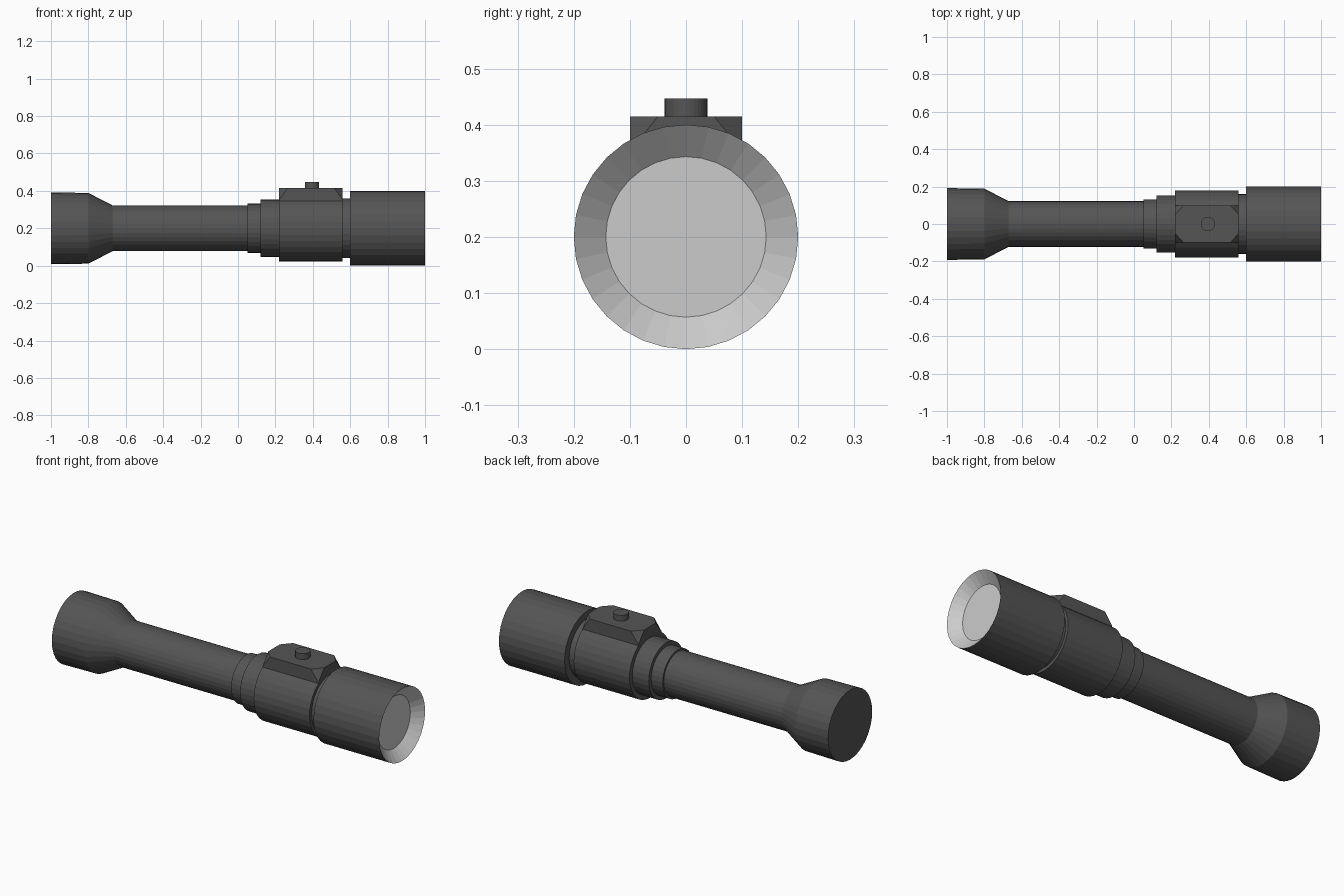
import bpy, bmesh, math
from mathutils import Vector

if "Cube" in bpy.data.objects:
    bpy.data.objects.remove(bpy.data.objects["Cube"])

SIDES = 32
AXIS_Z = 0.2


def material(name, value):
    m = bpy.data.materials.new(name)
    m.diffuse_color = (value, value, value, 1)
    m.use_nodes = True
    m.node_tree.nodes["Principled BSDF"].inputs["Base Color"].default_value = m.diffuse_color
    return m


DARK = material("dark_metal", 0.09)
LIGHT = material("reflector_grey", 0.6)


def finish(name, bm, mat, normals=True):
    if normals:
        bmesh.ops.recalc_face_normals(bm, faces=bm.faces)
    me = bpy.data.meshes.new(name)
    bm.to_mesh(me)
    bm.free()
    me.materials.append(mat)
    ob = bpy.data.objects.new(name, me)
    bpy.context.collection.objects.link(ob)
    return ob


def lathe(name, profile, mat, cap_start=False, cap_end=False, flip=False):
    """Turn (x, radius) points around the long axis of the torch."""
    bm = bmesh.new()
    rings = []
    for x, r in profile:
        rings.append([bm.verts.new((x, r * math.cos(a), AXIS_Z + r * math.sin(a)))
                      for a in (2 * math.pi * i / SIDES for i in range(SIDES))])
    for a, b in zip(rings, rings[1:]):
        for i in range(SIDES):
            j = (i + 1) % SIDES
            quad = (a[i], b[i], b[j], a[j])
            bm.faces.new(quad if flip else quad[::-1])
    if cap_start:
        bm.faces.new(rings[0][::-1])
    if cap_end:
        bm.faces.new(rings[-1])
    return finish(name, bm, mat, normals=False)


# Handle with flared tail and stepped collars, up to the head
lathe("handle", [(-1, 0.192), (-0.8, 0.189), (-0.67, 0.122), (0.05, 0.122),
                 (0.05, 0.132), (0.12, 0.132), (0.12, 0.153), (0.22, 0.153),
                 (0.22, 0.178), (0.56, 0.178), (0.56, 0.16), (0.60, 0.16)],
      DARK, cap_start=True)

# Head sleeve
lathe("head", [(0.60, 0.16), (0.60, 0.2), (1.0, 0.2)], DARK)

# Conical reflector and lens disc recessed in the head
lathe("reflector", [(1.0, 0.2), (0.95, 0.143)], LIGHT)
lathe("lens", [(0.949, 0.143), (0.95, 0.143)], LIGHT, cap_end=True)

# Switch block: a box whose top corners are sliced off diagonally
bm = bmesh.new()
x0, x1, w, top = 0.22, 0.56, 0.1, 0.415
bmesh.ops.create_cube(bm, size=1)
for v in bm.verts:
    v.co = Vector((x1 if v.co.x > 0 else x0, w if v.co.y > 0 else -w,
                   top if v.co.z > 0 else 0.34))
for sx, cx in ((1, x0), (-1, x1)):
    for sy in (1, -1):
        y = -sy * w
        p = Vector((cx, y, 0.352))
        q = Vector((cx + sx * 0.045, y, top))
        r = Vector((cx, y + sy * 0.05, top))
        n = (q - p).cross(r - p)
        if n.dot(Vector((cx, y, top)) - p) < 0:
            n = -n
        res = bmesh.ops.bisect_plane(bm, geom=bm.verts[:] + bm.edges[:] + bm.faces[:],
                                     plane_co=p, plane_no=n, clear_outer=True)
        edges = [e for e in res["geom_cut"] if isinstance(e, bmesh.types.BMEdge)]
        bmesh.ops.holes_fill(bm, edges=edges)
finish("switch_block", bm, DARK)

# Push button
bm = bmesh.new()
bmesh.ops.create_cone(bm, cap_ends=True, segments=SIDES, radius1=0.038,
                      radius2=0.038, depth=0.047)
bmesh.ops.translate(bm, verts=bm.verts, vec=(0.395, 0, 0.447 - 0.0235))
finish("button", bm, DARK)
